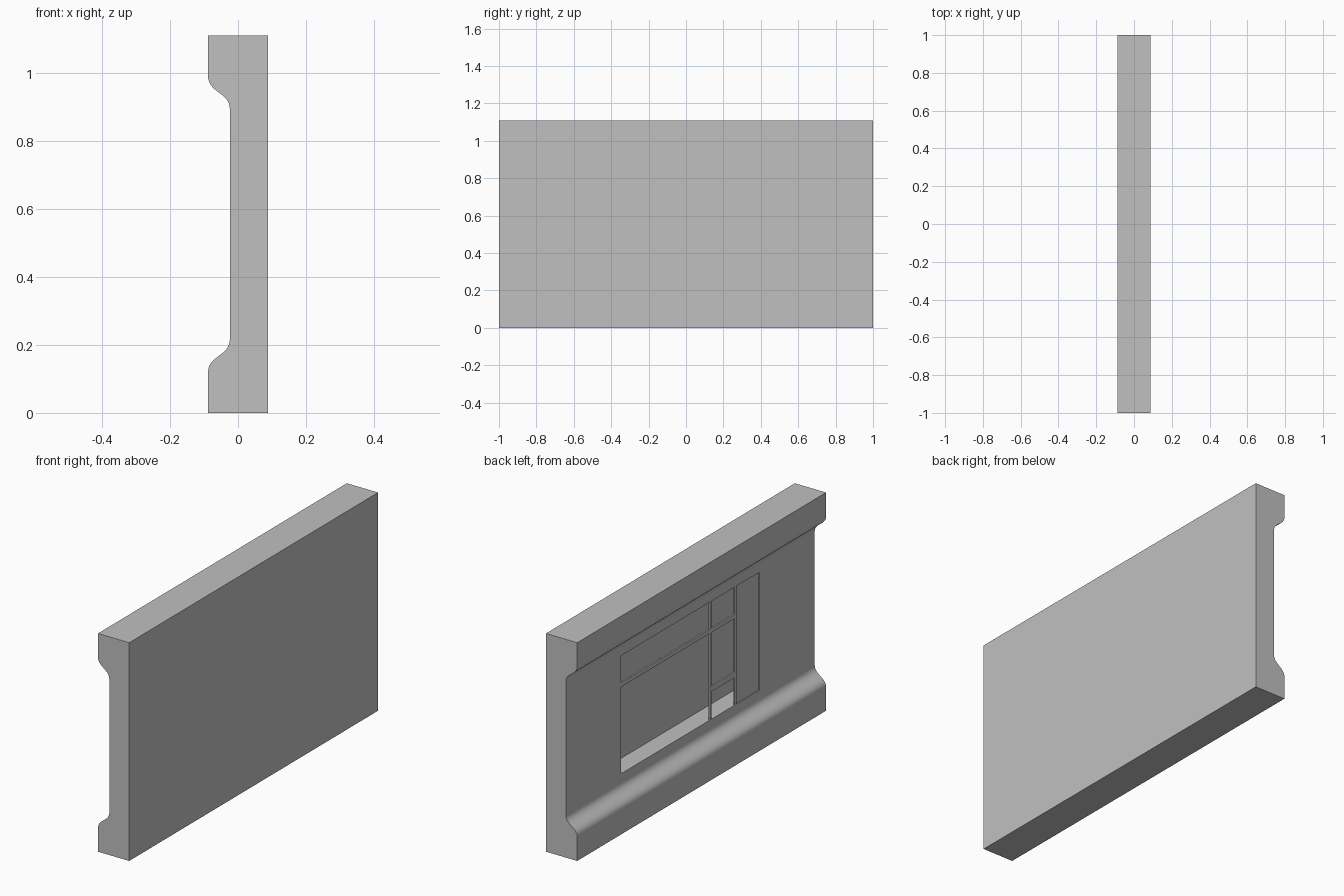
import bpy, bmesh, math
from mathutils import Vector
from mathutils.geometry import interpolate_bezier

old = bpy.data.objects.get("Cube")
if old:
    bpy.data.objects.remove(old, do_unlink=True)

HEIGHT, FACE, OUTER = 1.11, -0.024, 0.088   # wall height, recessed wall face, half depth
WIN_Y, WIN_LOW, WIN_TOP = 0.556, 0.257, 0.857
THIN = 0.008                                # depth of window bars

grey = bpy.data.materials.new("plaster_grey")
grey.use_nodes = True
grey.diffuse_color = (0.53, 0.53, 0.53, 1)
grey.node_tree.nodes["Principled BSDF"].inputs["Base Color"].default_value = grey.diffuse_color


def finish(name, bm):
    mesh = bpy.data.meshes.new(name)
    bmesh.ops.recalc_face_normals(bm, faces=bm.faces)
    bm.to_mesh(mesh)
    bm.free()
    mesh.materials.append(grey)
    obj = bpy.data.objects.new(name, mesh)
    bpy.context.collection.objects.link(obj)
    return obj


def box(name, x, y, z):
    """Box from (min, max) pairs on each axis."""
    bm = bmesh.new()
    bmesh.ops.create_cube(bm, size=1)
    for v in bm.verts:
        v.co = [sum(r) / 2 + c * (r[1] - r[0]) for r, c in zip((x, y, z), v.co)]
    return finish(name, bm)


# Wall: S-curved cornice and matching base, extruded along y
lower = interpolate_bezier(Vector((-OUTER, 0.12)), Vector((-OUTER, 0.168)),
                           Vector((FACE, 0.168)), Vector((FACE, 0.216)), 17)
lower = [(p[0], p[1]) for p in lower]
upper = [(x, HEIGHT - z) for x, z in reversed(lower)]
profile = [(OUTER, 0), (-OUTER, 0)] + lower + upper + [(-OUTER, HEIGHT), (OUTER, HEIGHT)]
bm = bmesh.new()
end = bm.faces.new([bm.verts.new((x, -1, z)) for x, z in profile])
side = bmesh.ops.extrude_face_region(bm, geom=[end])
bmesh.ops.translate(bm, vec=(0, 2, 0),
                    verts=[g for g in side["geom"] if isinstance(g, bmesh.types.BMVert)])
wall = finish("wall", bm)

# Window recess
cutter = box("recess_cutter", (-0.2, 0.072), (-WIN_Y, WIN_Y), (WIN_LOW, WIN_TOP))
cutter.hide_render = True
cut = wall.modifiers.new("recess", "BOOLEAN")
cut.operation, cut.solver, cut.object = "DIFFERENCE", "EXACT", cutter
bpy.ops.object.select_all(action="DESELECT")
bpy.context.view_layer.objects.active = wall
wall.select_set(True)
bpy.ops.object.modifier_apply(modifier=cut.name)
bpy.data.objects.remove(cutter, do_unlink=True)
bpy.ops.object.shade_smooth_by_angle(angle=math.radians(30))

# Window bars flush with the wall face
bar_x = (FACE, FACE + THIN)
posts = {"window_post": -0.164, "door_post": -0.364}
for name, y in posts.items():
    box(name, bar_x, (y - 0.007, y + 0.007), (WIN_LOW, WIN_TOP))
box("transom_bar", bar_x, (-0.357, WIN_Y), (0.698, 0.72))
box("door_rail", bar_x, (-0.357, -0.171), (0.397, 0.425))

# Solid panel beside the door, set back a touch
box("side_panel", (FACE + 0.005, FACE + 0.005 + THIN), (-WIN_Y, -0.371), (WIN_LOW, WIN_TOP))
